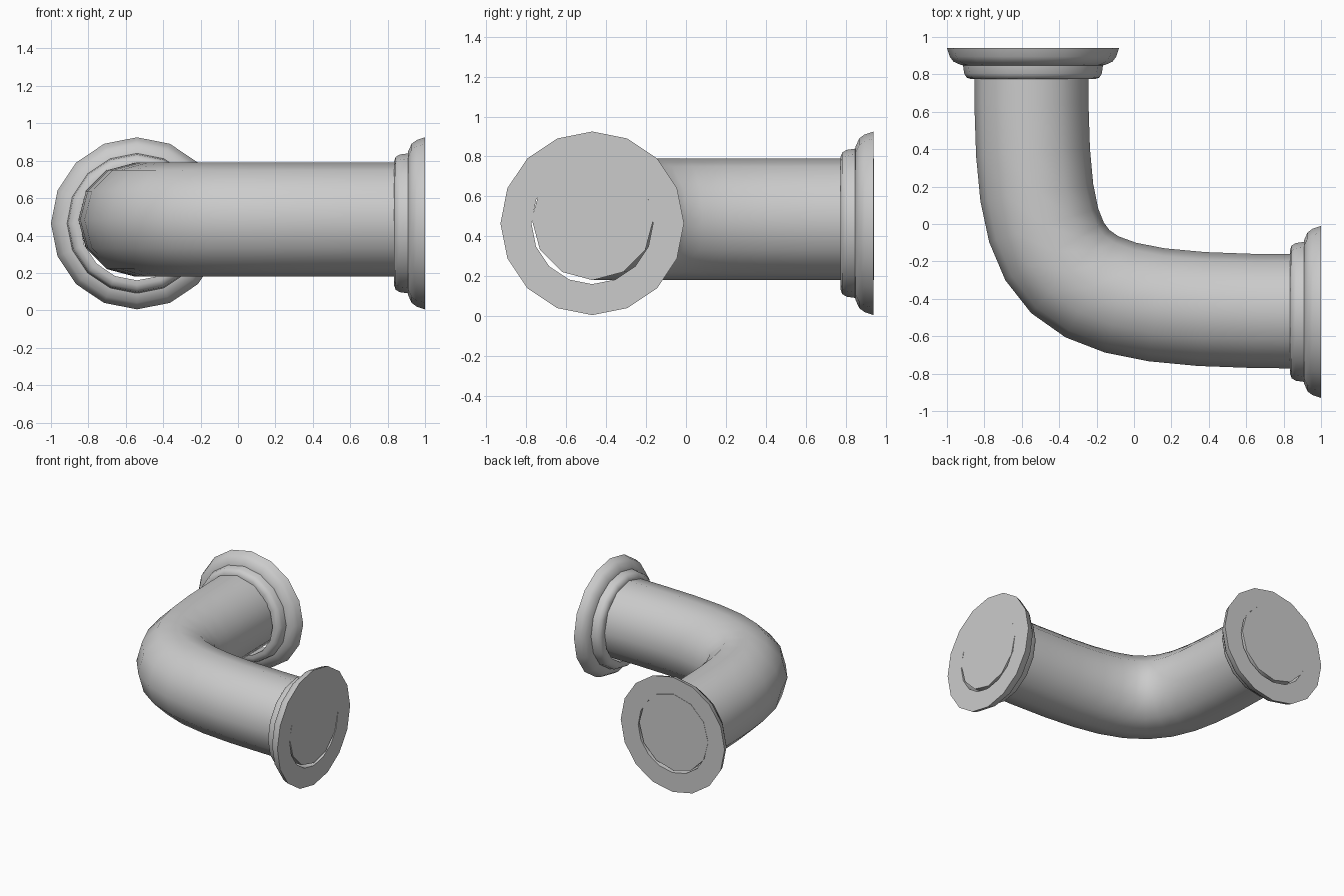
import bpy
import bmesh
import math
from mathutils import Vector, Matrix

cube = bpy.data.objects.get("Cube")
if cube:
    bpy.data.objects.remove(cube, do_unlink=True)

# Single grey metal
GREY = (0.6, 0.6, 0.6, 1)
metal = bpy.data.materials.new("grey_metal")
metal.use_nodes = True
metal.diffuse_color = GREY
metal.node_tree.nodes["Principled BSDF"].inputs["Base Color"].default_value = GREY

PIPE_RADIUS = 0.305
PIPE_Z = 0.485
FLANGE_Z = 0.465


def smooth(obj, angle):
    bpy.ops.object.select_all(action="DESELECT")
    obj.select_set(True)
    bpy.context.view_layer.objects.active = obj
    bpy.ops.object.shade_smooth_by_angle(angle=math.radians(angle))


# Bent pipe: one Bezier segment swept with a twelve-sided section, capped
def make_pipe():
    curve = bpy.data.curves.new("elbow_pipe", "CURVE")
    curve.dimensions = "3D"
    curve.resolution_u = 12
    curve.bevel_depth = PIPE_RADIUS
    curve.bevel_resolution = 4
    curve.use_fill_caps = True
    spline = curve.splines.new("BEZIER")
    spline.bezier_points.add(1)
    start, end = spline.bezier_points
    for point in (start, end):
        point.handle_left_type = point.handle_right_type = "FREE"
    start.co = (-0.55, 0.942, PIPE_Z)
    start.handle_right = (-0.55, -0.37, PIPE_Z)
    start.handle_left = (-0.55, 1.4, PIPE_Z)
    end.co = (1, -0.468, PIPE_Z)
    end.handle_left = (-0.507, -0.468, PIPE_Z)
    end.handle_right = (1.5, -0.468, PIPE_Z)
    pipe = bpy.data.objects.new("elbow_pipe", curve)
    bpy.context.collection.objects.link(pipe)
    bpy.ops.object.select_all(action="DESELECT")
    pipe.select_set(True)
    bpy.context.view_layer.objects.active = pipe
    bpy.ops.object.convert(target="MESH")
    pipe = bpy.context.view_layer.objects.active
    pipe.data.materials.clear()
    pipe.data.materials.append(metal)
    smooth(pipe, 50)


# Stepped flange profile: (radius, depth behind the mounting face)
PROFILE = [(0.305, 0), (0.46, 0), (0.445, 0.045), (0.425, 0.072),
           (0.385, 0.09), (0.374, 0.092), (0.368, 0.135),
           (0.355, 0.157), (0.33, 0.166), (0.305, 0.166)]


def make_flange(name, centre, turn):
    bm = bmesh.new()
    sides = 16
    rings = []
    for i in range(sides):
        a = math.tau * i / sides
        rings.append([bm.verts.new((-d, r * math.cos(a), r * math.sin(a)))
                      for r, d in PROFILE])
    count = len(PROFILE)
    for i in range(sides):
        here, after = rings[i], rings[(i + 1) % sides]
        for j in range(count):
            k = (j + 1) % count
            bm.faces.new((here[j], here[k], after[k], after[j]))
    bmesh.ops.recalc_face_normals(bm, faces=bm.faces)
    bm.transform(Matrix.Translation(Vector(centre)) @ Matrix.Rotation(turn, 4, "Z"))
    mesh = bpy.data.meshes.new(name)
    bm.to_mesh(mesh)
    bm.free()
    mesh.materials.append(metal)
    flange = bpy.data.objects.new(name, mesh)
    bpy.context.collection.objects.link(flange)
    smooth(flange, 48)


make_pipe()
make_flange("left_flange", (1, -0.47, FLANGE_Z), 0)
make_flange("back_flange", (-0.54, 0.94, FLANGE_Z), math.pi / 2)
